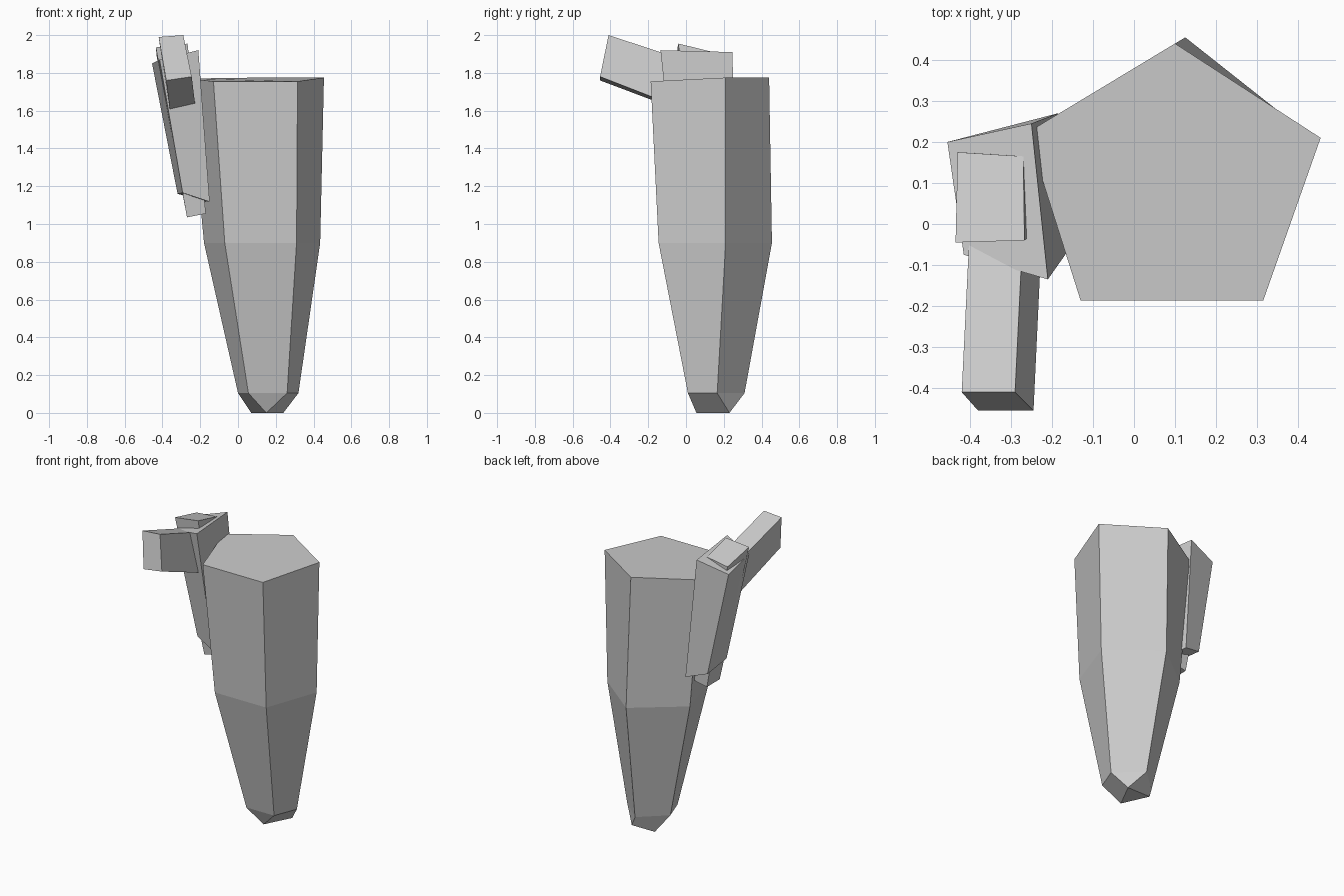
import bpy
import bmesh


def loft(name, rings):
    """Skin a stack of matching rings of points and cap both ends."""
    bm = bmesh.new()
    loops = [[bm.verts.new(p) for p in ring] for ring in rings]
    n = len(loops[0])
    for a, b in zip(loops, loops[1:]):
        for i in range(n):
            j = (i + 1) % n
            bm.faces.new((a[i], a[j], b[j], b[i]))
    bm.faces.new(loops[0][::-1])
    bm.faces.new(loops[-1])
    bmesh.ops.remove_doubles(bm, verts=bm.verts, dist=0.0001)
    bmesh.ops.recalc_face_normals(bm, faces=bm.faces)
    mesh = bpy.data.meshes.new(name)
    bm.to_mesh(mesh)
    bm.free()
    obj = bpy.data.objects.new(name, mesh)
    bpy.context.collection.objects.link(obj)
    return obj


# Five-sided tapering body; ring order: front left, front right, right, back, left
# The tip shares points so that it closes on a triangle
loft("body", [
    [(0.15, 0.055, 0), (0.15, 0.055, 0), (0.24, 0.23, 0), (0.24, 0.23, 0), (0.07, 0.23, 0)],
    [(0.055, 0.01, 0.105), (0.26, 0.01, 0.105), (0.32, 0.165, 0.105),
     (0.16, 0.31, 0.105), (0.0, 0.165, 0.105)],
    [(-0.07, -0.145, 0.9), (0.31, -0.145, 0.9), (0.435, 0.21, 0.9),
     (0.125, 0.455, 0.9), (-0.18, 0.215, 0.9)],
    [(-0.13, -0.187, 1.755), (0.315, -0.187, 1.755), (0.455, 0.21, 1.775),
     (0.10, 0.44, 1.775), (-0.26, 0.223, 1.77)],
])

# Leaning side sleeve; ring order: back left, front left, front right, back right
loft("side_sleeve", [
    [(-0.32, 0.23, 1.16), (-0.293, -0.01, 1.165), (-0.15, -0.05, 1.118), (-0.185, 0.27, 1.12)],
    [(-0.455, 0.20, 1.85), (-0.415, -0.075, 1.87), (-0.21, -0.135, 1.92), (-0.25, 0.245, 1.91)],
])

# Slim core running through the sleeve
loft("sleeve_core", [
    [(-0.27, 0.165, 1.035), (-0.27, 0.03, 1.035), (-0.17, 0.03, 1.055), (-0.17, 0.165, 1.055)],
    [(-0.43, 0.175, 1.885), (-0.435, -0.045, 1.935), (-0.267, -0.04, 1.955), (-0.27, 0.165, 1.905)],
])

# Forward-pointing block; ring order: top left, top right, bottom right, bottom left
loft("front_arm", [
    [(-0.42, -0.41, 1.99), (-0.29, -0.41, 2.0), (-0.245, -0.455, 1.78), (-0.38, -0.455, 1.76)],
    [(-0.40, 0.0, 1.855), (-0.27, 0.0, 1.865), (-0.225, -0.03, 1.615), (-0.36, -0.03, 1.60)],
])
